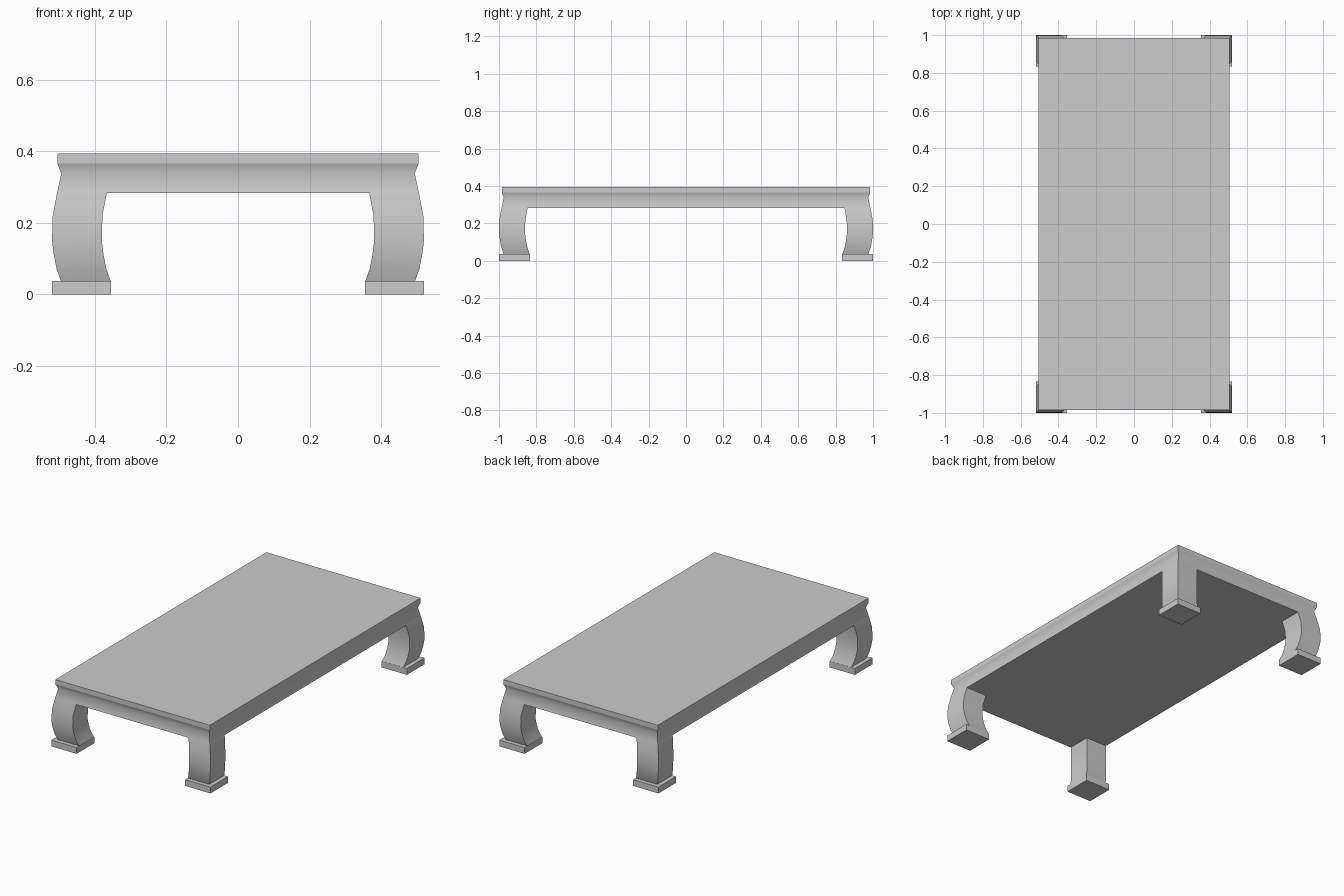
import bpy
import bmesh
from math import radians

cube = bpy.data.objects.get("Cube")
if cube:
    bpy.data.objects.remove(cube, do_unlink=True)

# One plain grey for the whole table
grey = bpy.data.materials.new("plain grey")
grey.use_nodes = True
colour = (0.604, 0.604, 0.604, 1)
grey.diffuse_color = colour
grey.node_tree.nodes["Principled BSDF"].inputs["Base Color"].default_value = colour

HALF_X, HALF_Y = 0.52, 1.0
LEG = 0.139          # leg thickness
FOOT = 0.165         # foot block width
FOOT_TOP, APRON_BOTTOM, SLAB_BOTTOM, SLAB_TOP = 0.037, 0.283, 0.365, 0.393

# (height, inset from the widest outline)
LEG_PROFILE = [(FOOT_TOP, 0.025), (0.07, 0.013), (0.11, 0.005), (0.15, 0.0),
               (0.22, 0.002), (APRON_BOTTOM, 0.014)]
APRON_PROFILE = [(APRON_BOTTOM, 0.014), (0.338, 0.026), (SLAB_BOTTOM, 0.015)]


def loft(name, rings):
    """Skin a stack of rectangles (x0, x1, y0, y1, z), with end caps."""
    bm = bmesh.new()
    loops = []
    for x0, x1, y0, y1, z in rings:
        corners = [(x0, y0), (x1, y0), (x1, y1), (x0, y1)]
        loops.append([bm.verts.new((x, y, z)) for x, y in corners])
    for low, high in zip(loops, loops[1:]):
        for i in range(4):
            j = (i + 1) % 4
            bm.faces.new((low[i], low[j], high[j], high[i]))
    bm.faces.new(loops[0][::-1])
    bm.faces.new(loops[-1])
    bmesh.ops.recalc_face_normals(bm, faces=bm.faces)
    mesh = bpy.data.meshes.new(name)
    bm.to_mesh(mesh)
    bm.free()
    mesh.materials.append(grey)
    obj = bpy.data.objects.new(name, mesh)
    bpy.context.collection.objects.link(obj)
    bpy.ops.object.select_all(action='DESELECT')
    obj.select_set(True)
    bpy.context.view_layer.objects.active = obj
    bpy.ops.object.shade_smooth_by_angle(angle=radians(40))
    return obj


def full_ring(z, inset):
    x, y = HALF_X - inset, HALF_Y - inset
    return (-x, x, -y, y, z)


def corner_ring(sx, sy, z, inset, width):
    """Square section tucked into one corner of the outline."""
    xs = sorted(sx * (HALF_X - inset - w) for w in (0, width))
    ys = sorted(sy * (HALF_Y - inset - w) for w in (0, width))
    return (*xs, *ys, z)


# Table top and curved apron
loft("table_top", [full_ring(z, 0.015) for z in (SLAB_BOTTOM, SLAB_TOP)])
loft("apron", [full_ring(z, d) for z, d in APRON_PROFILE])

# Bowed legs on square feet, one at each corner
for sx, side in ((1, "left"), (-1, "right")):
    for sy, end in ((-1, "front"), (1, "back")):
        loft(f"{end}_{side}_leg",
             [corner_ring(sx, sy, z, d, LEG) for z, d in LEG_PROFILE])
        loft(f"{end}_{side}_foot",
             [corner_ring(sx, sy, z, 0, FOOT) for z in (0, FOOT_TOP)])
